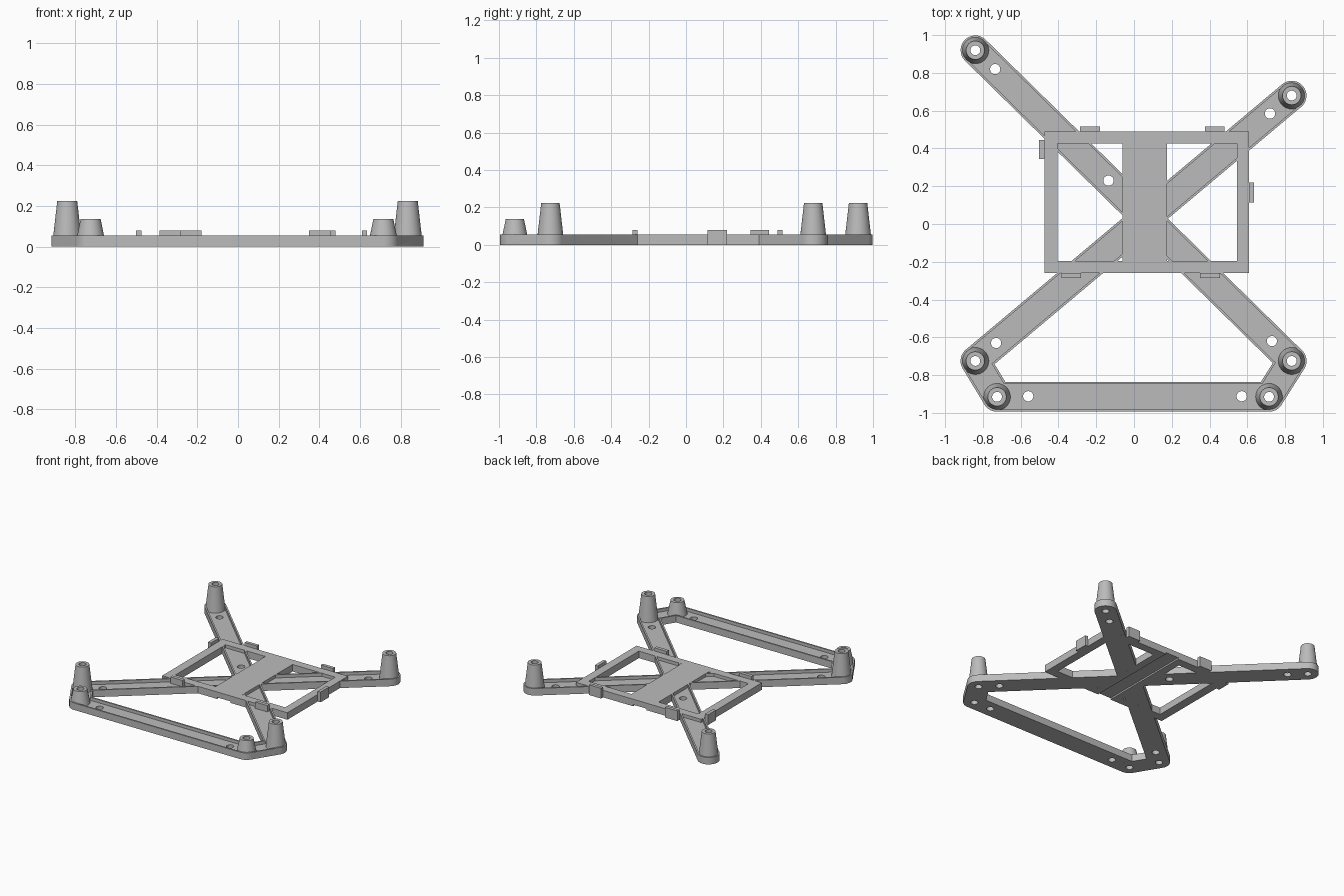
import bpy, bmesh
from math import atan2, cos, sin, pi, radians

cube = bpy.data.objects.get("Cube")
if cube:
    bpy.data.objects.remove(cube, do_unlink=True)

grey = bpy.data.materials.new("plain grey")
grey.use_nodes = True
grey.diffuse_color = (0.5, 0.5, 0.5, 1)
grey.node_tree.nodes["Principled BSDF"].inputs["Base Color"].default_value = grey.diffuse_color


def make(name, bm):
    bmesh.ops.recalc_face_normals(bm, faces=bm.faces)
    mesh = bpy.data.meshes.new(name)
    bm.to_mesh(mesh)
    bm.free()
    mesh.materials.append(grey)
    ob = bpy.data.objects.new(name, mesh)
    bpy.context.collection.objects.link(ob)
    return ob


def prism(name, outline, z0, z1):
    bm = bmesh.new()
    face = bm.faces.new([bm.verts.new((x, y, z0)) for x, y in outline])
    top = bmesh.ops.extrude_face_region(bm, geom=[face])["geom"]
    bmesh.ops.translate(bm, vec=(0, 0, z1 - z0),
                        verts=[v for v in top if isinstance(v, bmesh.types.BMVert)])
    return make(name, bm)


def box(name, x0, x1, y0, y1, z0, z1):
    return prism(name, [(x0, y0), (x1, y0), (x1, y1), (x0, y1)], z0, z1)


def capsule(name, a, b, r, z0, z1, n=16):
    # Straight strip with a round end at each point
    t = atan2(b[1] - a[1], b[0] - a[0])
    pts = []
    for c, start in ((b, t - pi / 2), (a, t + pi / 2)):
        pts += [(c[0] + r * cos(start + pi * i / n), c[1] + r * sin(start + pi * i / n))
                for i in range(n + 1)]
    return prism(name, pts, z0, z1)


def cone(name, p, r0, r1, z0, z1):
    bm = bmesh.new()
    bmesh.ops.create_cone(bm, cap_ends=True, segments=32, radius1=r0, radius2=r1, depth=z1 - z0)
    bmesh.ops.translate(bm, vec=(p[0], p[1], (z0 + z1) / 2), verts=bm.verts)
    return make(name, bm)


def combine(ob, other, operation):
    mod = ob.modifiers.new("combine", 'BOOLEAN')
    mod.operation, mod.solver, mod.object = operation, 'EXACT', other
    bpy.context.view_layer.objects.active = ob
    bpy.ops.object.modifier_apply(modifier=mod.name)
    bpy.data.objects.remove(other, do_unlink=True)


def cut(ob, cutter):
    combine(ob, cutter, 'DIFFERENCE')


H, FLOOR = 0.055, 0.03
tall = {"back_right": (-0.84, 0.92), "back_left": (0.835, 0.68),
        "front_right": (-0.84, -0.725), "front_left": (0.835, -0.725)}
short = {"bar_right": (-0.725, -0.915), "bar_left": (0.715, -0.915)}
strips = [(tall["back_right"], tall["front_left"]),
          (tall["front_right"], tall["back_left"]),
          (tall["front_right"], short["bar_right"]),
          (tall["front_left"], short["bar_left"]),
          (short["bar_right"], short["bar_left"])]

# Crossed arms, links and front bar, hollowed into one channel
arms = None
for i, (a, b) in enumerate(strips):
    strip = capsule("channel_arms", a, b, 0.078 + i * 0.0002, 0.0001 * i, H - 0.0001 * i)
    if arms is None:
        arms = strip
    else:
        combine(arms, strip, 'UNION')
for i, (a, b) in enumerate(strips):
    cut(arms, capsule("channel_cutter", a, b, 0.066 + i * 0.0002, FLOOR + 0.0001 * i, 0.1 + 0.001 * i))

# Holes through the arm floors
holes = [(-0.735, 0.82), (0.72, 0.585), (-0.73, -0.63), (0.73, -0.62),
         (-0.135, 0.23), (-0.56, -0.912), (0.57, -0.912)]
for p in holes:
    cut(arms, cone("hole_cutter", p, 0.027, 0.027, -0.1, 0.2))

# Tapered posts with a bore running down through the arms
parts = [arms]
for group, height in ((tall, 0.225), (short, 0.137)):
    for name, p in group.items():
        post = cone(name + "_post", p, 0.072, 0.049, FLOOR - 0.005, height)
        for ob in (post, arms):
            cut(ob, cone("bore_cutter", p, 0.026, 0.026, -0.1, 0.4))
        parts.append(post)

# Centre frame with two windows
frame = box("centre_frame", -0.475, 0.61, -0.26, 0.49, 0, H)
for x0, x1 in ((-0.405, -0.06), (0.175, 0.545)):
    cut(frame, box("window_cutter", x0, x1, -0.195, 0.425, -0.1, 0.2))

# Shallow strap groove beneath the centre slab
for ob in (frame, arms):
    cut(ob, box("groove_cutter", 0.0, 0.115, -0.3, 0.53, -0.1, 0.012))
parts.append(frame)

# Retaining tabs around the frame
tabs = {"front_right_tab": (-0.385, -0.28, -0.287, -0.26),
        "front_left_tab": (0.35, 0.455, -0.287, -0.26),
        "back_right_tab": (-0.285, -0.18, 0.49, 0.515),
        "back_left_tab": (0.375, 0.48, 0.49, 0.515),
        "right_tab": (-0.502, -0.475, 0.345, 0.445),
        "left_tab": (0.61, 0.635, 0.115, 0.22)}
for name, extent in tabs.items():
    parts.append(box(name, *extent, 0, 0.08))

# Smooth round walls, crisp edges
bpy.ops.object.select_all(action='DESELECT')
for ob in parts:
    ob.select_set(True)
bpy.context.view_layer.objects.active = arms
bpy.ops.object.shade_smooth_by_angle(angle=radians(30))
